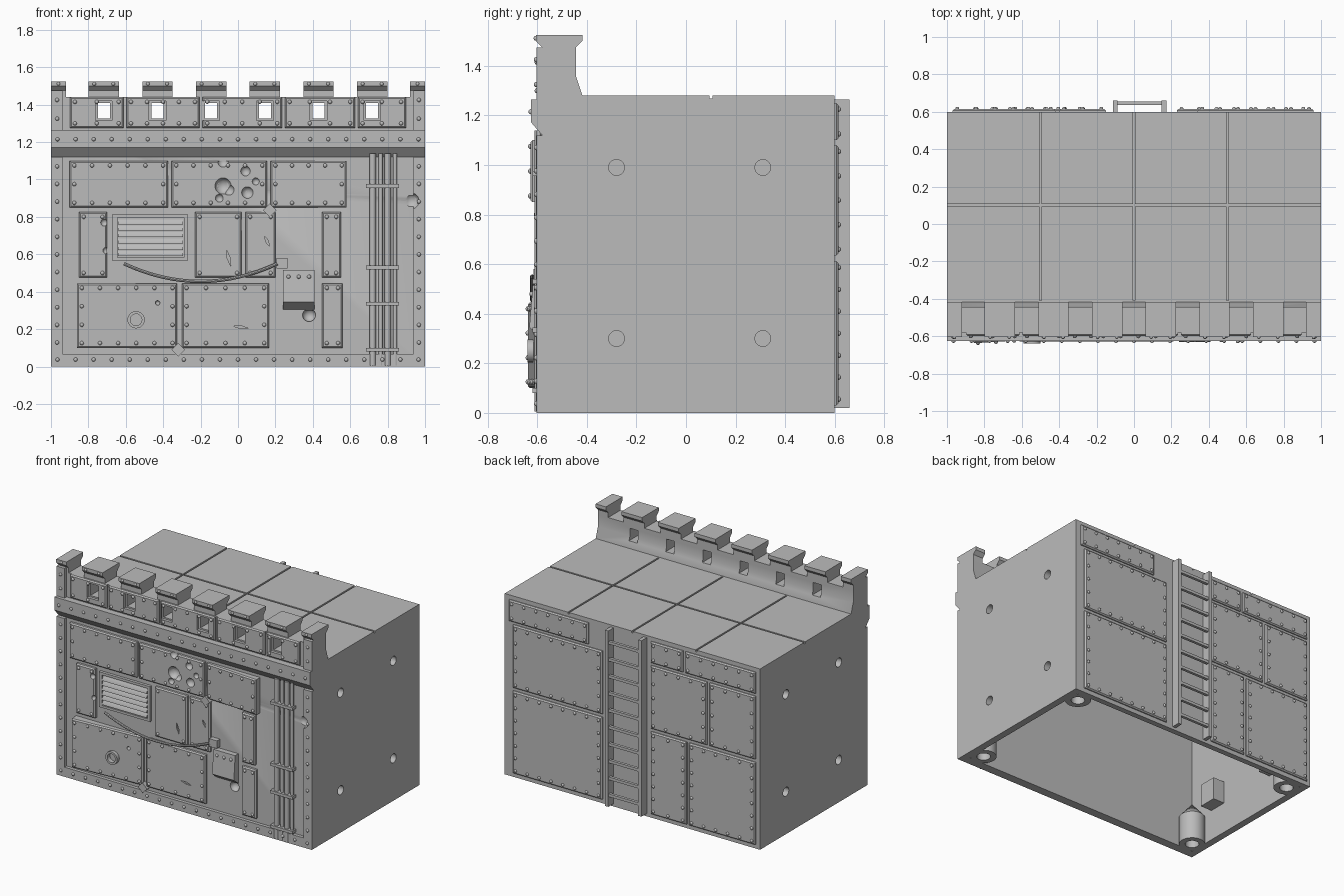
import bpy, bmesh, math
from mathutils import Matrix, Vector

cube = bpy.data.objects.get("Cube")
if cube:
    bpy.data.objects.remove(cube)

grey = bpy.data.materials.new("plain_grey")
grey.use_nodes = True
grey.diffuse_color = (0.5, 0.5, 0.5, 1)
grey.node_tree.nodes["Principled BSDF"].inputs["Base Color"].default_value = (0.5, 0.5, 0.5, 1)

WALL, FACE, BACK = -0.58, -0.603, 0.6
parts = []


def make(name, bm):
    bmesh.ops.recalc_face_normals(bm, faces=bm.faces)
    mesh = bpy.data.meshes.new(name)
    bm.to_mesh(mesh)
    bm.free()
    mesh.materials.append(grey)
    ob = bpy.data.objects.new(name, mesh)
    bpy.context.collection.objects.link(ob)
    parts.append(ob)
    return ob


def prism(bm, outline, x0, x1):
    """Extrude a (y, z) outline along x."""
    a = [bm.verts.new((x0, y, z)) for y, z in outline]
    b = [bm.verts.new((x1, y, z)) for y, z in outline]
    bm.faces.new(a)
    bm.faces.new(b[::-1])
    for i in range(len(a)):
        j = (i + 1) % len(a)
        bm.faces.new((a[i], b[i], b[j], a[j]))


def box(bm, x0, x1, y0, y1, z0, z1):
    prism(bm, [(y0, z0), (y1, z0), (y1, z1), (y0, z1)], x0, x1)


def cylinder(bm, p, q, r, n=16):
    p, q = Vector(p), Vector(q)
    turn = (q - p).to_track_quat('Z', 'Y').to_matrix().to_4x4()
    bmesh.ops.create_cone(bm, cap_ends=True, segments=n, radius1=r, radius2=r,
                          depth=(q - p).length, matrix=Matrix.Translation((p + q) / 2) @ turn)


def ball(bm, x, y, z, r, u=10, v=6):
    bmesh.ops.create_uvsphere(bm, u_segments=u, v_segments=v, radius=r,
                              matrix=Matrix.Translation((x, y, z)))


def cut(targets, bm):
    """Subtract a shape from each target, then discard the cutter."""
    cutter = make("cutter", bm)
    cutter.hide_render = True
    parts.remove(cutter)
    for ob in targets:
        mod = ob.modifiers.new("cut", 'BOOLEAN')
        mod.operation, mod.object, mod.solver, mod.use_self = 'DIFFERENCE', cutter, 'EXACT', True
        dg = bpy.context.evaluated_depsgraph_get()
        mesh = bpy.data.meshes.new_from_object(ob.evaluated_get(dg))
        ob.modifiers.clear()
        ob.data = mesh
    bpy.data.objects.remove(cutter)


def spaced(a, b, step):
    n = max(1, round((b - a) / step))
    return [a + (b - a) * i / n for i in range(n + 1)]


def panel(name, x0, x1, z0, z1, wall=WALL, out=-1, thick=0.023, tilt=0, step=0.095):
    """Chamfered plate with a rivet border; tilt lifts one end off the wall."""
    face = wall + out * thick
    lift = lambda x: out * abs(tilt) * ((x1 - x) if tilt < 0 else (x - x0)) / (x1 - x0)
    bm = bmesh.new()
    box(bm, x0, x1, *sorted((wall - out * 0.005, face)), z0, z1)
    front = [e for e in bm.edges if all(abs(v.co.y - face) < 1e-4 for v in e.verts)]
    bmesh.ops.bevel(bm, geom=front, offset=0.008, segments=1, affect='EDGES')
    for v in bm.verts:
        if (v.co.y - wall) * out > 0.002:
            v.co.y += lift(v.co.x)
    plate = make(name, bm)
    bm = bmesh.new()
    m = 0.025
    spots = {(round(x, 3), z) for x in spaced(x0 + m, x1 - m, step) for z in (z0 + m, z1 - m)}
    spots |= {(x, round(z, 3)) for z in spaced(z0 + m, z1 - m, step)[1:-1] for x in (x0 + m, x1 - m)}
    for x, z in sorted(spots):
        ball(bm, x, face + lift(x), z, 0.011)
    make(name + "_rivets", bm)
    return plate


# Hollow body, open underneath
bm = bmesh.new()
box(bm, -1, 1, WALL, BACK, 0, 1.28)
body = make("body", bm)
bm = bmesh.new()
box(bm, -0.95, 0.95, -0.54, 0.56, -0.1, 1.24)
cut([body], bm)

# Roof seams
for x in (-0.5, 0, 0.5):
    bm = bmesh.new()
    box(bm, x - 0.006, x + 0.006, -0.41, 0.7, 1.268, 1.3)
    cut([body], bm)
bm = bmesh.new()
box(bm, -1.1, 1.1, 0.094, 0.106, 1.268, 1.3)
cut([body], bm)

# Side sockets with blocks behind them
bosses, holes = bmesh.new(), bmesh.new()
for s in (-1, 1):
    for y in (-0.28, 0.31):
        for z in (0.3, 0.99):
            box(bosses, *sorted((s * 0.86, s * 0.96)), y - 0.065, y + 0.065, z - 0.08, z + 0.08)
            cylinder(holes, (s * 0.9, y, z), (s * 1.1, y, z), 0.032, 20)
cut([body, make("socket_blocks", bosses)], holes)

# Corner posts with bottom holes
bm = bmesh.new()
outline = [(0, 0.1), (0.045, 0.1), (0.045, 0), (0.085, 0), (0.085, 0.2), (0, 0.3)]
for sx in (-1, 1):
    for sy in (-1, 1):
        c = Vector((sx * 0.89, sy * 0.48 + 0.01, 0))
        vs = [bm.verts.new(c + Vector((r, 0, z))) for r, z in outline]
        es = [bm.edges.new(p) for p in zip(vs, vs[1:])]
        bmesh.ops.spin(bm, geom=vs + es, cent=c, axis=(0, 0, 1), angle=math.tau, steps=24)
bmesh.ops.remove_doubles(bm, verts=bm.verts, dist=0.0005)
make("corner_posts", bm)

# Battlement wall and capped merlons
centres = [(i - 2.5) * 0.287 for i in range(6)]
bm = bmesh.new()
prism(bm, [(WALL, 1.27), (-0.418, 1.27), (-0.418, 1.28), (-0.443, 1.355), (-0.443, 1.44), (WALL, 1.44)], -1, 1)
parapet = make("parapet", bm)
bm = bmesh.new()
cap = [(WALL, 1.44), (-0.443, 1.44), (-0.443, 1.475), (-0.418, 1.5), (-0.418, 1.525),
       (-0.605, 1.525), (-0.605, 1.5), (WALL, 1.475)]
for a, b in [(-1, -0.92), (0.92, 1)] + [(c - 0.081, c + 0.081) for c in centres]:
    prism(bm, cap, a, b)
    for x in ((a + b) / 2,) if b - a < 0.1 else (a + 0.03, b - 0.03):
        ball(bm, x, -0.605, 1.511, 0.01)
make("merlons", bm)
edges = [-0.905, -0.605, -0.197, 0.243, 0.633, 0.905]
plates = [panel("parapet_plate", a + 0.008, b - 0.008, 1.275, 1.44, thick=0.02) for a, b in zip(edges, edges[1:])]
for targets, w, z0, z1 in (([parapet], 0.032, 1.325, 1.41), (plates, 0.045, 1.315, 1.42)):
    bm = bmesh.new()
    for c in centres:
        box(bm, c - w, c + w, -0.8, -0.3, z0, z1)
    cut(targets, bm)

# Riveted ledge and outer frame
bm = bmesh.new()
prism(bm, [(WALL + 0.01, 1.12), (WALL, 1.12), (-0.625, 1.172), (-0.625, 1.265), (WALL + 0.01, 1.265)], -1, 1)
make("ledge", bm)
bm, riv = bmesh.new(), bmesh.new()
box(bm, -1, 1, FACE, WALL + 0.005, 0, 0.068)
for x in spaced(-0.965, 0.965, 0.0965):
    ball(riv, x, FACE, 0.037, 0.011)
    ball(riv, x, -0.625, 1.215, 0.011)
for s in (-1, 1):
    for z0, z1 in ((0.068, 1.12), (1.265, 1.475)):
        box(bm, *sorted((s * 0.937, s)), FACE, WALL + 0.005, z0, z1)
        for z in spaced(z0 + 0.06, z1 - 0.05, 0.094):
            ball(riv, s * 0.967, FACE, z, 0.011)
frame = make("front_frame", bm)
make("frame_rivets", riv)

# Front armour plates
top, mid, low = (0.85, 1.10), (0.475, 0.825), (0.10, 0.445)
armour = [panel("front_plate", a, b, *row, tilt=t) for a, b, row, t in (
    (-0.9, -0.375, top, 0), (-0.355, 0.155, top, 0), (0.175, 0.58, top, 0.025),
    (-0.86, -0.325, low, -0.035), (-0.3, 0.165, low, 0))]
armour += [panel("front_plate", a, b, *row, step=0.3) for a, b, row in (
    (-0.85, -0.70, mid), (-0.23, 0.02, mid), (0.04, 0.2, mid), (0.45, 0.55, mid), (0.45, 0.56, low))]

# Shell craters and scratches
bm = bmesh.new()
for x, z, r in ((-0.08, 0.965, 0.045), (-0.05, 0.945, 0.03), (0.04, 1.045, 0.027), (0.095, 0.99, 0.02),
                (0.05, 0.93, 0.032), (-0.1, 0.9, 0.022), (-0.08, 1.095, 0.03), (0.925, 0.885, 0.045),
                (-0.43, 0.34, 0.013), (-0.715, 0.77, 0.02), (-0.705, 0.62, 0.018)):
    ball(bm, x, FACE - 0.2 * r, z, r, 16, 10)
ball(bm, 0.38, WALL, 0.275, 0.035, 16, 10)
ball(bm, -0.545, FACE - 0.016, 0.25, 0.035, 16, 10)
for x, z, length, angle in ((-0.05, 0.58, 0.09, 15), (0.155, 0.67, 0.06, 25), (0.015, 0.21, 0.09, 80)):
    bmesh.ops.create_cone(bm, cap_ends=True, segments=4, radius1=0.5, radius2=0.5, depth=0.02, matrix=(
        Matrix.Translation((x, FACE, z)) @ Matrix.Rotation(math.radians(-angle), 4, 'Y')
        @ Matrix.Diagonal((0.016, 1, length, 1)) @ Matrix.Rotation(math.pi / 2, 4, 'X')))
cut([body, frame] + armour, bm)

# Ring around the large shell hole, and loose square patches
bm = bmesh.new()
cylinder(bm, (-0.545, -0.64, 0.25), (-0.545, -0.6, 0.25), 0.046, 24)
ring = make("shell_hole_ring", bm)
bm = bmesh.new()
cylinder(bm, (-0.545, -0.7, 0.25), (-0.545, -0.61, 0.25), 0.031, 24)
cut([ring], bm)
bm = bmesh.new()
for x, z in ((0.17, 0.835), (-0.32, 0.09)):
    cylinder(bm, (x, WALL, z), (x, -0.612, z), 0.036, 4)
box(bm, 0.205, 0.265, -0.615, WALL, 0.525, 0.58)
make("patches", bm)

# Louvred vent
bm = bmesh.new()
box(bm, -0.67, -0.27, -0.59, WALL + 0.005, 0.565, 0.815)
for a, b, z0, z1 in ((-0.67, -0.645, 0.565, 0.815), (-0.29, -0.27, 0.565, 0.815),
                     (-0.645, -0.29, 0.565, 0.582), (-0.645, -0.29, 0.797, 0.815)):
    box(bm, a, b, -0.6, -0.585, z0, z1)
for i in range(6):
    z = 0.59 + i * 0.034
    prism(bm, [(-0.585, z), (-0.605, z), (-0.605, z + 0.006), (-0.588, z + 0.03), (-0.585, z + 0.03)], -0.642, -0.293)
make("vent", bm)

# Hooded hatch
bm = bmesh.new()
prism(bm, [(WALL + 0.005, 0.515), (-0.618, 0.515), (-0.632, 0.345), (WALL + 0.005, 0.3)], 0.24, 0.41)
for x in (0.27, 0.325, 0.38):
    ball(bm, x, -0.621, 0.48, 0.011)
make("hatch", bm)

# Vertical pipes with clamps
bm = bmesh.new()
for x, r in ((0.72, 0.017), (0.763, 0.011), (0.8, 0.017), (0.84, 0.011)):
    cylinder(bm, (x, -0.595, 0.005), (x, -0.595, 1.14), r, 12)
for z in (0.09, 0.335, 0.53, 0.965):
    box(bm, 0.685, 0.86, -0.62, WALL + 0.005, z - 0.01, z + 0.01)
make("pipes", bm)

# Sagging cable
curve = bpy.data.curves.new("cable", 'CURVE')
curve.dimensions, curve.bevel_depth, curve.bevel_resolution = '3D', 0.009, 2
line = curve.splines.new('POLY')
line.points.add(16)
for i, p in enumerate(line.points):
    t = i / 16
    p.co = (-0.61 + 0.82 * t, -0.62, 0.55 - 0.38 * t * (1 - t), 1)
temp = bpy.data.objects.new("cable_path", curve)
bpy.context.collection.objects.link(temp)
mesh = bpy.data.meshes.new_from_object(temp.evaluated_get(bpy.context.evaluated_depsgraph_get()))
bpy.data.objects.remove(temp)
bm = bmesh.new()
bm.from_mesh(mesh)
make("cable", bm)

# Rear plates
head, upper, base = (1.1, 1.25), (0.635, 1.08), (0.03, 0.612)
for a, b, row in ((0.34, 0.96, head), (0.23, 0.93, upper), (0.23, 0.93, base),
                  (-0.4, -0.15, head), (-0.97, -0.42, head), (-0.59, -0.15, upper),
                  (-0.97, -0.61, upper), (-0.43, -0.15, base), (-0.97, -0.45, base)):
    panel("rear_plate", a, b, *row, wall=BACK, out=1, thick=0.015)

# Rear ladder
bm = bmesh.new()
for x in (-0.1, 0.16):
    box(bm, x - 0.013, x + 0.013, BACK - 0.005, 0.66, 0.02, 1.265)
for i in range(10):
    z = 0.1 + i * 0.12
    box(bm, -0.1, 0.16, 0.635, 0.655, z - 0.01, z + 0.01)
make("ladder", bm)

# Smooth rounded parts, keep hard edges
for ob in parts:
    ob.data.polygons.foreach_set("use_smooth", [True] * len(ob.data.polygons))
    ob.data.set_sharp_from_angle(angle=math.radians(38))
